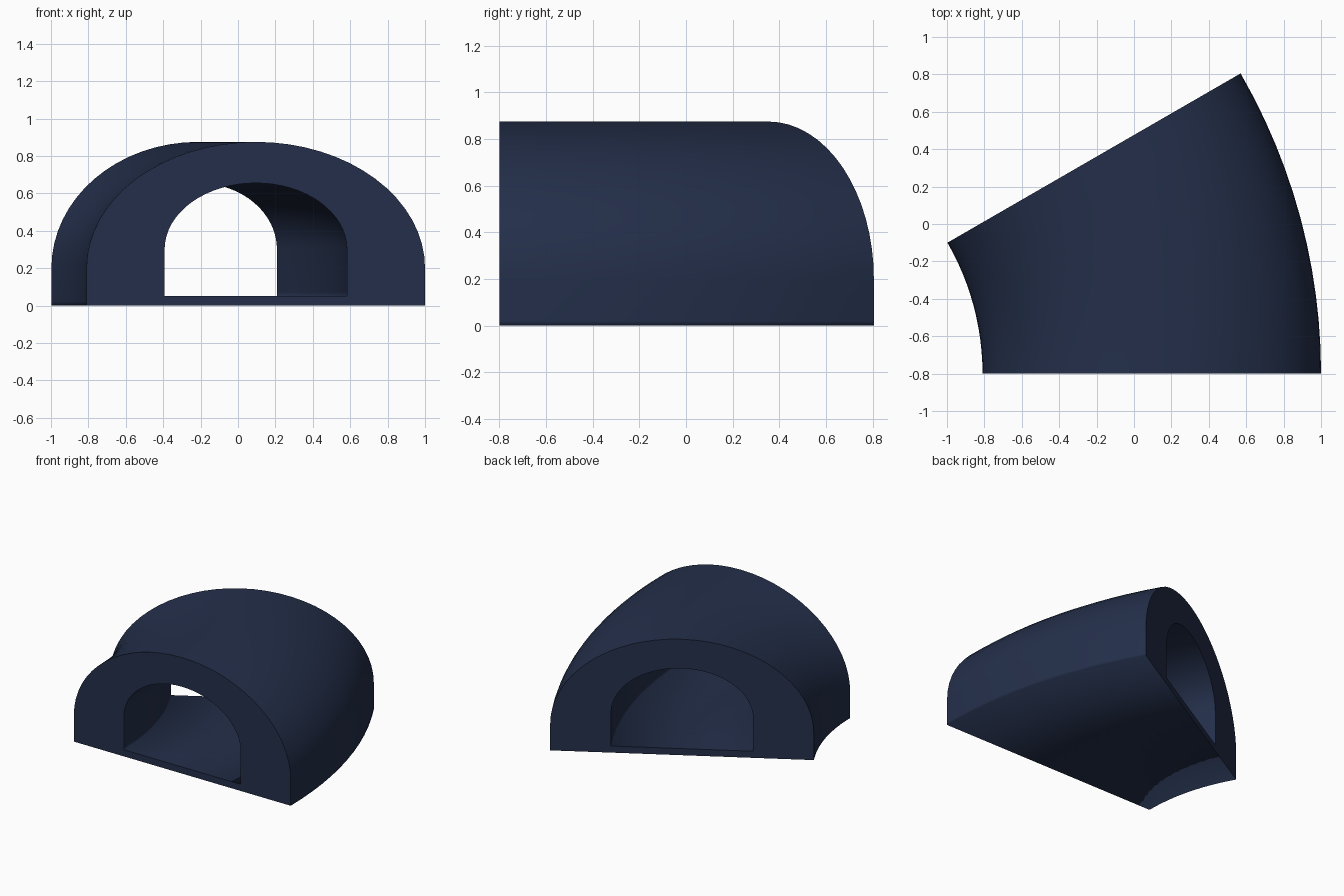
import bpy, bmesh
from math import sin, cos, pi, radians

if "Cube" in bpy.data.objects:
    bpy.data.objects.remove(bpy.data.objects["Cube"])

navy = bpy.data.materials.new("dark navy")
navy.use_nodes = True
colour = (0.017, 0.028, 0.068, 1)
navy.diffuse_color = colour
navy.node_tree.nodes["Principled BSDF"].inputs["Base Color"].default_value = colour

# Bend axis and sweep of the tunnel
AXIS_X, AXIS_Y = -2.21, -0.8
MID = 2.305          # radius of the tunnel centre line
SWEEP, STEPS, ARC = radians(30), 12, 32


def arch(half, floor, spring, top, lip):
    """Closed arch outline: straight legs under a half ellipse."""
    curve = [(half * cos(pi * i / ARC), spring + (top - spring) * sin(pi * i / ARC))
             for i in range(ARC + 1)]
    legs = [(half, floor), (half, floor + lip)]
    return legs + curve + [(-u, z) for u, z in reversed(legs)]


def sweep(bm, outline):
    """Revolve an outline about the bend axis and return its rings."""
    rings = []
    for s in range(STEPS + 1):
        a = SWEEP * s / STEPS
        rings.append([bm.verts.new((AXIS_X + (MID + u) * cos(a),
                                    AXIS_Y + (MID + u) * sin(a), z)) for u, z in outline])
    n = len(outline)
    for r0, r1 in zip(rings, rings[1:]):
        for i in range(n):
            j = (i + 1) % n
            bm.faces.new((r0[i], r0[j], r1[j], r1[i])).smooth = True
    return rings


bm = bmesh.new()
shell = sweep(bm, arch(0.905, 0, 0.2, 0.875, 0.02))
bore = sweep(bm, arch(0.4875, 0.05, 0.3, 0.655, 0.02))

# Flat end faces between shell and bore, with sharp rims
for end in (0, -1):
    a, b = shell[end], bore[end]
    for i in range(len(a)):
        j = (i + 1) % len(a)
        face = bm.faces.new((a[i], a[j], b[j], b[i]))
        bm.edges.get((a[i], a[j])).smooth = False
        bm.edges.get((b[i], b[j])).smooth = False
bmesh.ops.recalc_face_normals(bm, faces=bm.faces)

mesh = bpy.data.meshes.new("curved_tunnel")
bm.to_mesh(mesh)
bm.free()
mesh.materials.append(navy)
tunnel = bpy.data.objects.new("curved_tunnel", mesh)
bpy.context.collection.objects.link(tunnel)
